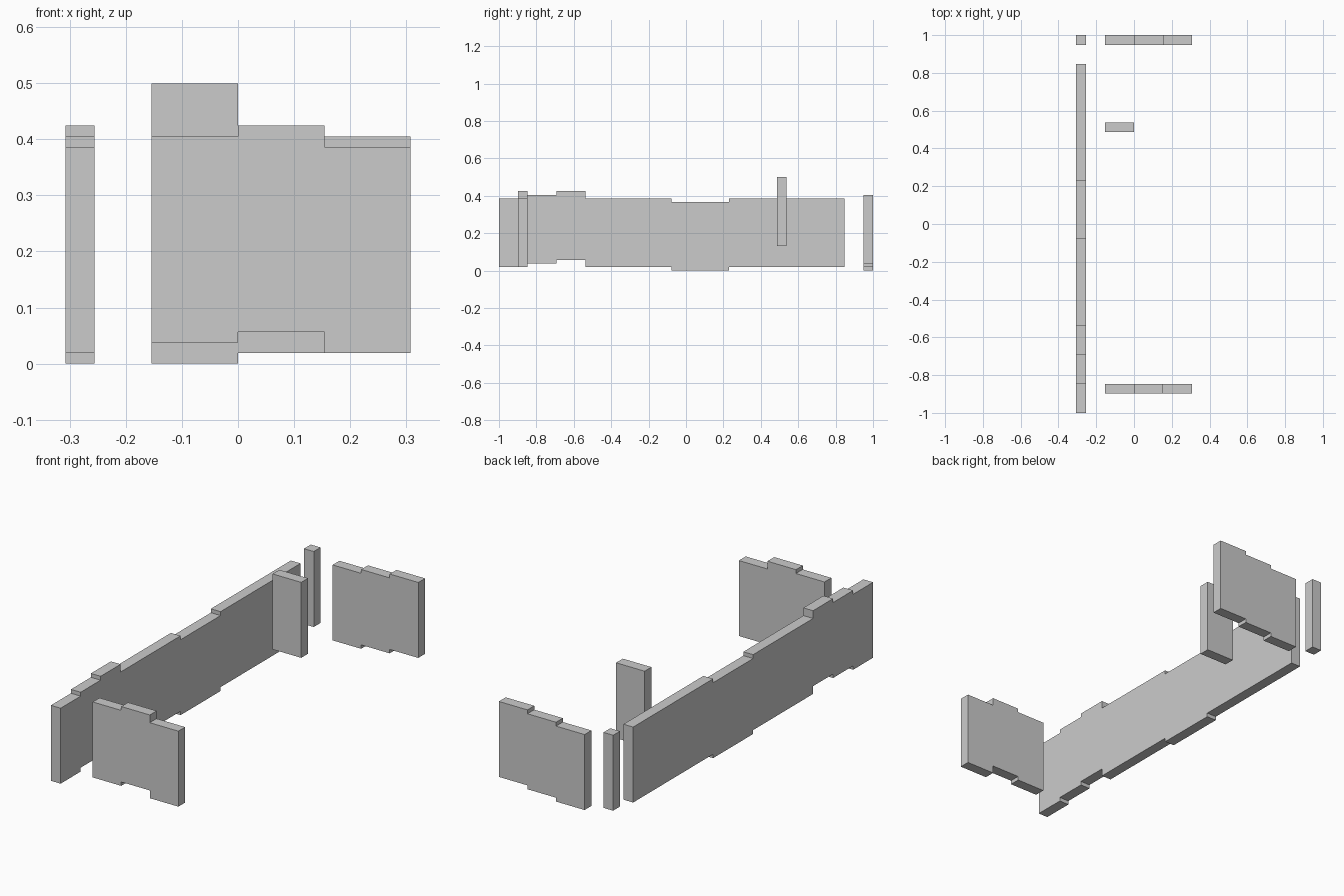
import bpy, bmesh
from mathutils import Vector

if "Cube" in bpy.data.objects:
    bpy.data.objects.remove(bpy.data.objects["Cube"])

CELL = 2 / 13          # grid module
THICK = 0.0523         # wall thickness
HEIGHT = 0.3675        # panel height
STEP = 0.0189          # vertical offset between stepped panels


def stepped_wall(name, axis, start, runs, side):
    """Extrude a stepped profile. runs = (cells, lift in steps); axis = run direction;
    side = lower coordinate across the thickness."""
    low, high, pos = [], [], start
    for cells, lift in runs:
        z = lift * STEP
        end = pos + cells * CELL
        low += [(pos, z), (end, z)]
        high += [(pos, z + HEIGHT), (end, z + HEIGHT)]
        pos = end
    bm = bmesh.new()
    place = (lambda a, z: (a, side, z)) if axis == 'x' else (lambda a, z: (side, a, z))
    face = bm.faces.new([bm.verts.new(place(a, z)) for a, z in low + high[::-1]])
    out = bmesh.ops.extrude_face_region(bm, geom=[face])
    offset = Vector((0, THICK, 0)) if axis == 'x' else Vector((THICK, 0, 0))
    bmesh.ops.translate(bm, vec=offset,
                        verts=[v for v in out['geom'] if isinstance(v, bmesh.types.BMVert)])
    bmesh.ops.recalc_face_normals(bm, faces=bm.faces)
    mesh = bpy.data.meshes.new(name)
    bm.to_mesh(mesh)
    bm.free()
    obj = bpy.data.objects.new(name, mesh)
    bpy.context.collection.objects.link(obj)
    return obj


LEFT = -2 * CELL

# Long side wall, six stepped panels
stepped_wall("long_left_wall", 'y', -1, [(1, 1), (1, 2), (1, 3), (3, 1), (2, 0), (4, 1)], LEFT)

# End walls, three panels each
stepped_wall("front_wall", 'x', -CELL, [(1, 2), (1, 3), (1, 1)], -1 + CELL - THICK)
stepped_wall("back_wall", 'x', -CELL, [(1, 0), (1, 1), (1, 2)], 1 - THICK)

# Raised inner panel
stepped_wall("inner_panel", 'x', -CELL, [(1, 7)], 1 - 3 * CELL - THICK)

# Slim square corner post
stepped_wall("corner_post", 'x', LEFT, [(THICK / CELL, 2)], 1 - THICK)
